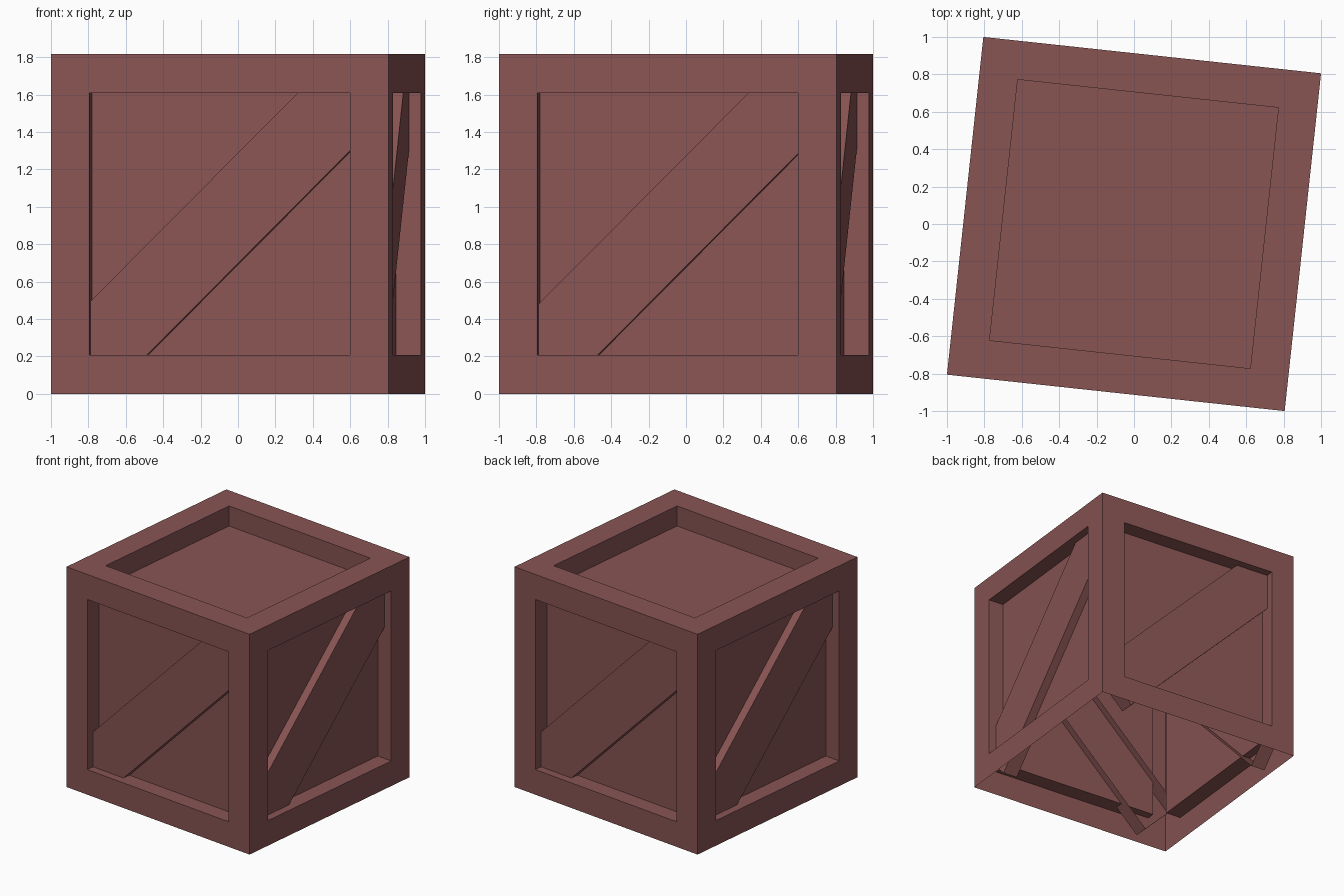
import bpy, bmesh, math
from mathutils import Matrix

if "Cube" in bpy.data.objects:
    bpy.data.objects.remove(bpy.data.objects["Cube"])

SIZE = 1.816                 # crate edge length
RIM = 0.207                  # frame width around each opening
YAW = math.radians(-6.15)    # crate stands slightly turned

paint = bpy.data.materials.new("dull red wood")
paint.diffuse_color = (0.25, 0.09, 0.088, 1)
paint.use_nodes = True
paint.node_tree.nodes["Principled BSDF"].inputs["Base Color"].default_value = paint.diffuse_color


def finish(bm, name, matrix):
    mesh = bpy.data.meshes.new(name)
    bm.to_mesh(mesh)
    bm.free()
    mesh.materials.append(paint)
    obj = bpy.data.objects.new(name, mesh)
    obj.matrix_world = matrix
    bpy.context.collection.objects.link(obj)
    return obj


# Crate body: open-bottomed shell with a recessed panel in every face
bm = bmesh.new()
bmesh.ops.create_cube(bm, size=SIZE)
bm.normal_update()
bottom = [f for f in bm.faces if f.normal.z < -0.5]
bmesh.ops.delete(bm, geom=bottom, context='FACES')
panels = list(bm.faces)
bmesh.ops.inset_individual(bm, faces=panels, thickness=RIM, use_even_offset=True)
for f in panels:
    f.normal_update()
    depth = 0.165 if f.normal.z > 0.5 else 0.133
    shift = f.normal * -depth
    new = bmesh.ops.extrude_discrete_faces(bm, faces=[f])["faces"][0]
    bmesh.ops.translate(bm, verts=new.verts, vec=shift)
turn = Matrix.Rotation(YAW, 4, 'Z')
finish(bm, "crate_body", Matrix.Translation((0, 0, SIZE / 2)) @ turn)

# Diagonal braces: open-backed planks set behind the frame on the four sides
FRONT, BACK = 0.065, 0.19    # depths below the outer face
for k, name in enumerate(("front", "right", "back", "left")):
    bm = bmesh.new()
    bmesh.ops.create_cube(bm, size=1)
    bm.normal_update()
    inner = [f for f in bm.faces if f.normal.y > 0.5]
    bmesh.ops.delete(bm, geom=inner, context='FACES')
    bmesh.ops.scale(bm, vec=(2.09, BACK - FRONT, 0.418), verts=bm.verts)
    bmesh.ops.rotate(bm, verts=bm.verts, cent=(0, 0, 0),
                     matrix=Matrix.Rotation(math.radians(-45), 3, 'Y'))
    height = 0.902 if k % 2 == 0 else 0.887
    place = Matrix.Translation((0, -SIZE / 2 + (FRONT + BACK) / 2, height))
    finish(bm, name + "_brace",
           Matrix.Rotation(YAW + k * math.pi / 2, 4, 'Z') @ place)
